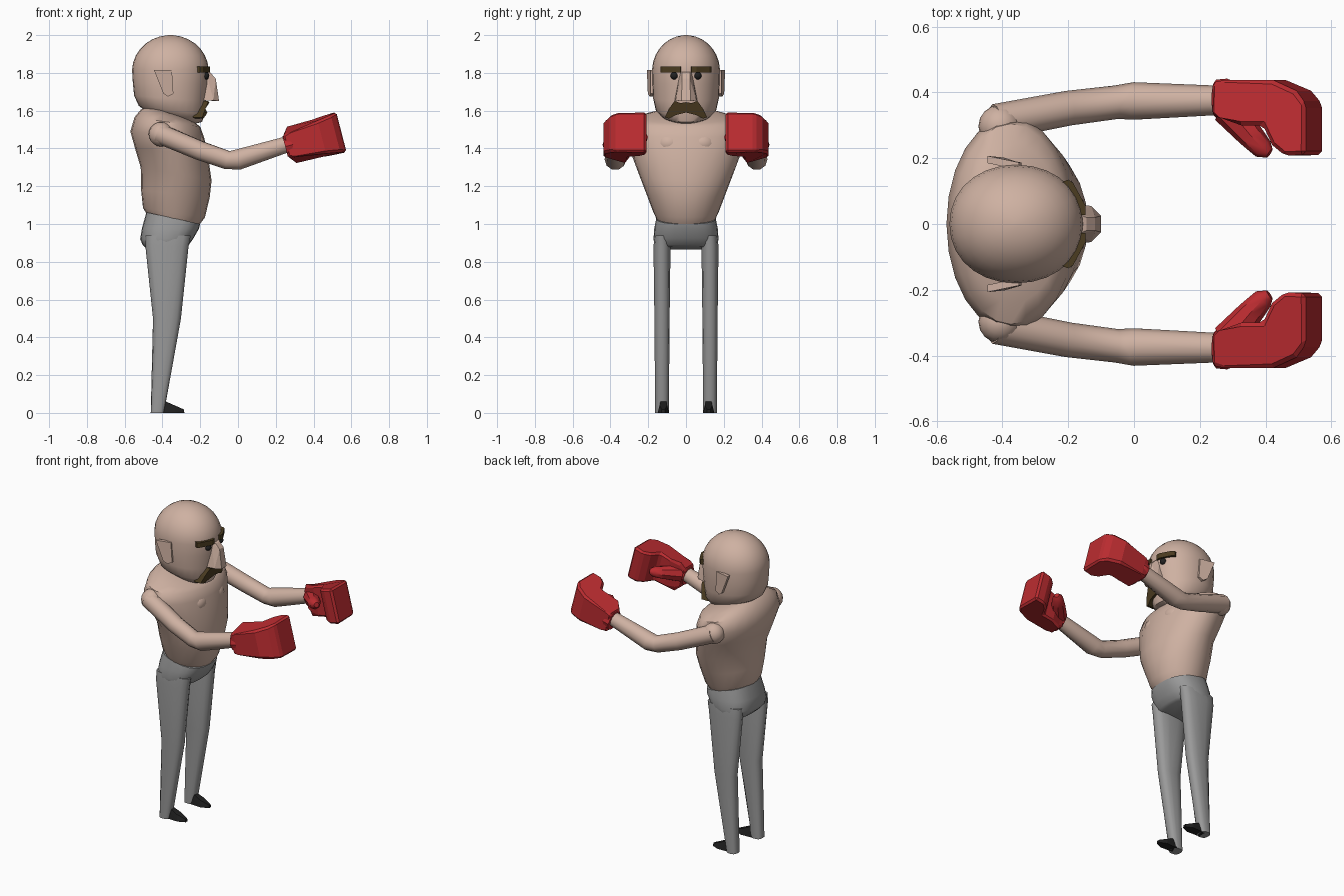
import bpy, bmesh, math
from mathutils import Vector

if "Cube" in bpy.data.objects:
    bpy.data.objects.remove(bpy.data.objects["Cube"])


def material(name, rgb):
    m = bpy.data.materials.new(name)
    m.diffuse_color = (*rgb, 1)
    m.use_nodes = True
    m.node_tree.nodes["Principled BSDF"].inputs["Base Color"].default_value = m.diffuse_color
    return m


SKIN = material("skin", (0.62, 0.44, 0.36))
RED = material("red", (0.50, 0.025, 0.03))
BROWN = material("brown", (0.07, 0.045, 0.015))
BLACK = material("black", (0.015, 0.015, 0.015))
GREY = material("trouser_grey", (0.32, 0.32, 0.32))


def finish(name, bm, mat, mirror=False, smooth=None, bevel=0):
    bmesh.ops.recalc_face_normals(bm, faces=bm.faces)
    me = bpy.data.meshes.new(name)
    bm.to_mesh(me)
    bm.free()
    ob = bpy.data.objects.new(name, me)
    bpy.context.collection.objects.link(ob)
    me.materials.append(mat)
    if bevel:
        b = ob.modifiers.new("bevel", 'BEVEL')
        b.width, b.segments = bevel, 1
    if mirror:
        m = ob.modifiers.new("mirror", 'MIRROR')
        m.use_axis = (False, True, False)
        m.use_mirror_merge = False
    if smooth:
        bpy.ops.object.select_all(action='DESELECT')
        ob.select_set(True)
        bpy.context.view_layer.objects.active = ob
        bpy.ops.object.shade_smooth_by_angle(angle=math.radians(smooth))
    return ob


def bridge(bm, rings):
    rings = [[bm.verts.new(p) for p in r] for r in rings]
    n = len(rings[0])
    for a, b in zip(rings, rings[1:]):
        for i in range(n):
            j = (i + 1) % n
            bm.faces.new((a[i], a[j], b[j], b[i]))
    bm.faces.new(rings[0])
    bm.faces.new(rings[-1])


def loft(name, rings, mat, n=24, yc=0, power=2.0, **kw):
    """Rings: back x, back z, front x, front z, half width."""
    bm = bmesh.new()
    out = []
    for xb, zb, xf, zf, w in rings:
        ring = []
        for i in range(n):
            a = 2 * math.pi * i / n
            c, s = math.cos(a), math.sin(a)
            c = math.copysign(abs(c) ** (2 / power), c)
            s = math.copysign(abs(s) ** (2 / power), s)
            t = (c + 1) / 2
            ring.append((xb + (xf - xb) * t, yc + w * s, zb + (zf - zb) * t))
        out.append(ring)
    bridge(bm, out)
    return finish(name, bm, mat, **kw)


def tube(name, path, mat, n=10, **kw):
    """Path: x, y, z, radius."""
    bm = bmesh.new()
    pts = [Vector(p[:3]) for p in path]
    out = []
    for i, p in enumerate(pts):
        d = (pts[min(i + 1, len(pts) - 1)] - pts[max(i - 1, 0)]).normalized()
        side = d.cross(Vector((0, 0, 1))).normalized()
        up = side.cross(d)
        out.append([p + path[i][3] * (side * math.cos(2 * math.pi * k / n) + up * math.sin(2 * math.pi * k / n))
                    for k in range(n)])
    bridge(bm, out)
    return finish(name, bm, mat, **kw)


def slab(name, pts, offset, mat, **kw):
    bm = bmesh.new()
    bridge(bm, [pts, [Vector(p) + Vector(offset) for p in pts]])
    return finish(name, bm, mat, **kw)


def hull(name, pts, mat, **kw):
    bm = bmesh.new()
    bmesh.ops.convex_hull(bm, input=[bm.verts.new(p) for p in pts])
    return finish(name, bm, mat, **kw)


def ball(name, loc, radius, mat, scale=(1, 1, 1)):
    bm = bmesh.new()
    bmesh.ops.create_uvsphere(bm, u_segments=16, v_segments=10, radius=radius)
    bmesh.ops.scale(bm, vec=scale, verts=bm.verts)
    bmesh.ops.translate(bm, vec=loc, verts=bm.verts)
    return finish(name, bm, mat, mirror=True, smooth=60)


# Head: jaw rings, then a rounded dome
head = [(-0.46, 1.57, -0.23, 1.53, 0.085), (-0.49, 1.60, -0.19, 1.54, 0.125),
        (-0.525, 1.625, -0.178, 1.58, 0.16), (-0.55, 1.68, -0.17, 1.65, 0.174),
        (-0.557, 1.75, -0.16, 1.74, 0.178)]
for k in range(8):
    a = math.radians(12 * k + 2)
    r, z = math.cos(a), 1.81 + 0.19 * math.sin(a)
    head.append((-0.358 - 0.203 * r, z, -0.358 + 0.203 * r, z, 0.18 * r))
loft("head", head, SKIN, power=2.1, n=28, smooth=50)

# Torso with chest muscles
loft("torso", [(-0.485, 1.055, -0.205, 0.995, 0.155), (-0.503, 1.085, -0.175, 1.035, 0.172),
               (-0.513, 1.18, -0.15, 1.14, 0.21), (-0.515, 1.30, -0.14, 1.23, 0.25),
               (-0.545, 1.40, -0.16, 1.37, 0.295), (-0.57, 1.49, -0.18, 1.46, 0.325),
               (-0.548, 1.565, -0.20, 1.515, 0.305), (-0.515, 1.605, -0.22, 1.53, 0.24),
               (-0.48, 1.625, -0.25, 1.55, 0.15)], SKIN, n=24, smooth=45)
ball("chest_muscle", (-0.265, 0.085, 1.425), 0.09, SKIN, (1, 1, 0.8))

# Ears, nose, eyes
slab("ear", [(-0.445, 0.185, 1.815), (-0.35, 0.165, 1.815), (-0.342, 0.165, 1.69), (-0.37, 0.17, 1.675),
             (-0.395, 0.18, 1.69)], (0, 0.022, 0), SKIN, mirror=True)
nose = [(-0.17, 0.03, 1.81), (-0.145, 0.02, 1.80), (-0.118, 0.02, 1.77), (-0.10, 0.025, 1.65),
        (-0.13, 0.055, 1.655), (-0.18, 0.06, 1.655), (-0.135, 0.045, 1.69)]
hull("nose", nose + [(x, -y, z) for x, y, z in nose], SKIN)
ball("eye", (-0.172, 0.062, 1.785), 0.02, BLACK)

# Eyebrows and moustache
slab("eyebrow", [(-0.18, 0.025, 1.803), (-0.148, 0.028, 1.803), (-0.147, 0.055, 1.803), (-0.185, 0.125, 1.803),
                 (-0.20, 0.135, 1.803), (-0.225, 0.125, 1.803), (-0.20, 0.07, 1.803)],
     (0, 0, 0.032), BROWN, mirror=True)
half = [(0.03, 1.64), (0.06, 1.652), (0.09, 1.61), (0.112, 1.565), (0.09, 1.558), (0.05, 1.578)]
outline = [(0, 1.645)] + half + [(0, 1.59)] + [(-y, z) for y, z in reversed(half)]
slab("moustache", [(-0.21 - 1.8 * y * y + 0.2 * (z - 1.6), y, z) for y, z in outline], (0.05, 0, 0), BROWN)

# Trousers and shoes
loft("trouser_seat", [(-0.485, 1.062, -0.20, 1.0, 0.157), (-0.508, 0.98, -0.207, 0.975, 0.168),
                      (-0.518, 0.92, -0.235, 0.925, 0.172), (-0.505, 0.89, -0.26, 0.89, 0.168),
                      (-0.48, 0.865, -0.28, 0.88, 0.16)], GREY, power=2.6, smooth=45)
loft("trouser_leg", [(-0.49, 0.94, -0.25, 0.94, 0.04), (-0.49, 0.88, -0.262, 0.88, 0.046),
                     (-0.45, 0.50, -0.302, 0.50, 0.041), (-0.462, 0, -0.392, 0, 0.037)],
     GREY, n=14, yc=0.127, power=2.6, mirror=True, smooth=45)
hull("shoe", [(x, 0.12 + s * w, z) for s in (-1, 1) for x, w, z in
              ((-0.42, 0.026, 0), (-0.33, 0.03, 0), (-0.284, 0.01, 0), (-0.286, 0.008, 0.018),
               (-0.34, 0.02, 0.04), (-0.395, 0.014, 0.066), (-0.42, 0.014, 0.066))], BLACK, mirror=True)

# Arms
ball("shoulder", (-0.408, 0.297, 1.475), 0.065, SKIN)
tube("arm", [(-0.42, 0.31, 1.48, 0.055), (-0.2, 0.352, 1.388, 0.053), (-0.055, 0.37, 1.338, 0.051),
             (0, 0.374, 1.341, 0.057), (0.27, 0.376, 1.425, 0.044)], SKIN, mirror=True, smooth=40)

# Boxing gloves, laid out in a frame tilted along the forearm
TILT = math.radians(14.5)


def tilt(u, y, v):
    c, s = math.cos(TILT), math.sin(TILT)
    return (0.25 + u * c - v * s, y, 1.41 + u * s + v * c)


# u, y, half height
hand = [(0, 0.33, 0.06), (0, 0.43, 0.06), (0.04, 0.437, 0.075), (0.2, 0.437, 0.088), (0.275, 0.405, 0.10),
        (0.307, 0.365, 0.11), (0.307, 0.21, 0.11), (0.24, 0.208, 0.108), (0.2, 0.24, 0.105),
        (0.17, 0.30, 0.102), (0.1, 0.30, 0.098), (0.04, 0.32, 0.088)]
bm = bmesh.new()
bridge(bm, [[tilt(u, y, s * h) for u, y, h in hand] for s in (-1, 1)])
finish("glove", bm, RED, mirror=True, bevel=0.012)
tube("glove_cuff", [(*tilt(0, 0.38, 0), 0.059), (*tilt(0.035, 0.38, 0), 0.062), (*tilt(0.06, 0.38, 0), 0.05)],
     RED, mirror=True, smooth=30)
tube("glove_thumb", [(*tilt(0.04, 0.35, 0.01), 0.052), (*tilt(0.11, 0.27, 0.01), 0.04),
                     (*tilt(0.15, 0.228, 0.01), 0.032), (*tilt(0.17, 0.215, 0.01), 0.016)],
     RED, n=8, mirror=True, smooth=40)
